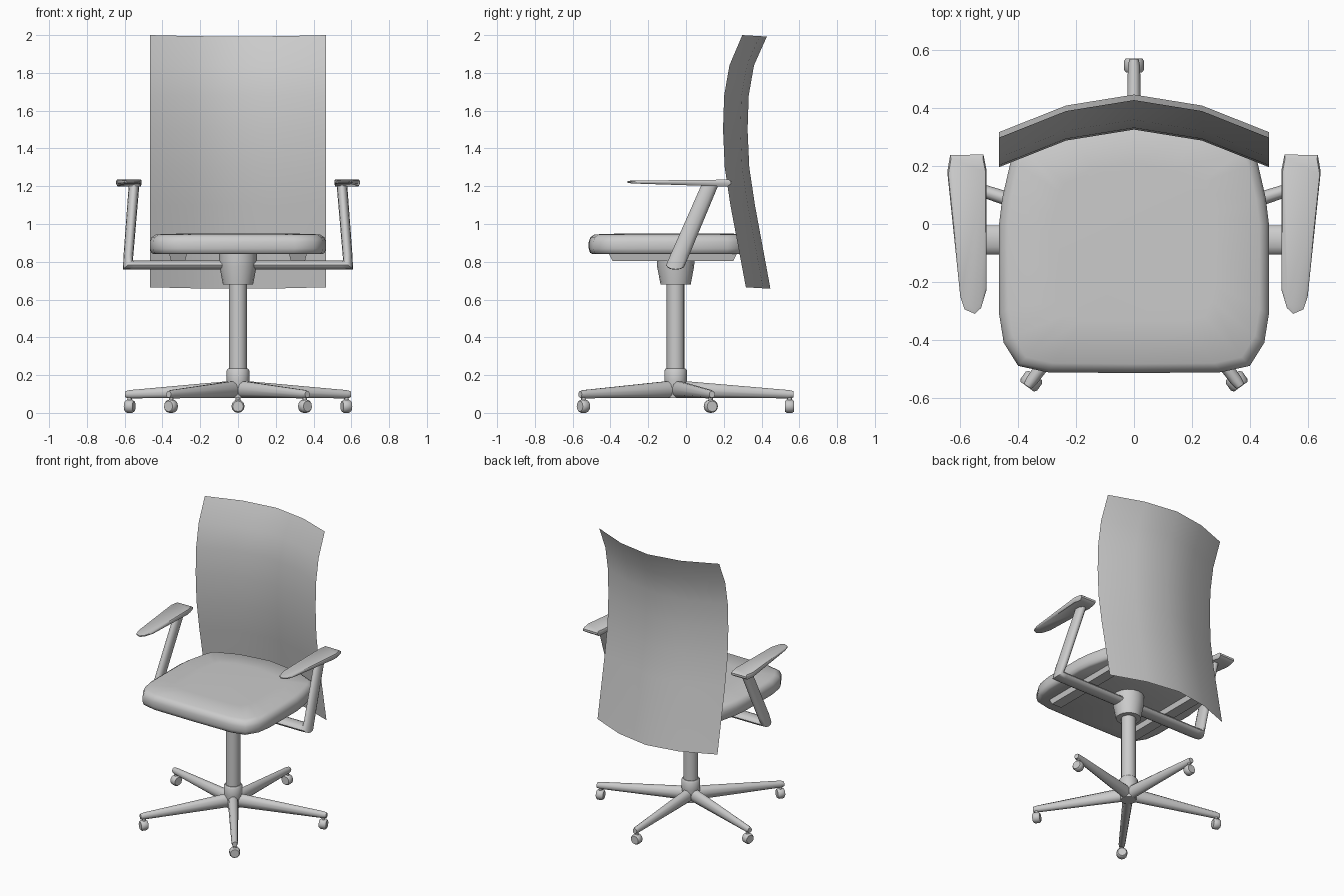
import bpy, bmesh, math
from mathutils import Vector

if "Cube" in bpy.data.objects:
    bpy.data.objects.remove(bpy.data.objects["Cube"])

CY = -0.055  # y of the column axis


def finish(name, bm, angle=50, mirror=False):
    bmesh.ops.recalc_face_normals(bm, faces=bm.faces[:])
    me = bpy.data.meshes.new(name)
    bm.to_mesh(me)
    bm.free()
    ob = bpy.data.objects.new(name, me)
    bpy.context.collection.objects.link(ob)
    if mirror:
        ob.modifiers.new("Mirror", 'MIRROR')
    bpy.ops.object.select_all(action='DESELECT')
    ob.select_set(True)
    bpy.context.view_layer.objects.active = ob
    bpy.ops.object.shade_smooth_by_angle(angle=math.radians(angle))
    return ob


def loft(name, rings, closed=True, caps=(True, True), **kw):
    """Skin a list of point rings with quads and cap the ends."""
    bm = bmesh.new()
    vs = [[bm.verts.new(p) for p in r] for r in rings]
    n = len(rings[0])
    for a, b in zip(vs, vs[1:]):
        for i in range(n if closed else n - 1):
            j = (i + 1) % n
            bm.faces.new((a[i], a[j], b[j], b[i]))
    if closed:
        for use, r in zip(caps, (vs[0], vs[-1])):
            if use:
                bm.faces.new(r)
    return finish(name, bm, **kw)


def oval(c, u, v, n=12):
    c, u, v = Vector(c), Vector(u), Vector(v)
    return [c + u * math.cos(2 * math.pi * i / n) + v * math.sin(2 * math.pi * i / n)
            for i in range(n)]


def lathe(name, profile, n=16):
    return loft(name, [oval((0, CY, z), (r, 0, 0), (0, r, 0), n) for r, z in profile])


# Backrest: thin curved shell
side = [(0.317, 0.665), (0.235, 1.1), (0.205, 1.3), (0.196, 1.5),
        (0.202, 1.68), (0.23, 1.84), (0.298, 2.0)]
cols = [(-0.467, 0), (-0.235, 0.092), (0, 0.13), (0.235, 0.092), (0.467, 0)]
loft("backrest", [[(x, y + d, z - (0.06 * d if z > 1.9 or z < 0.7 else 0)) for x, d in cols]
                  for y, z in side], closed=False, angle=60)

# Seat cushion: half outline mirrored, lofted through rounded rings
half = [(0, -0.515), (0.3, -0.512), (0.4, -0.49), (0.45, -0.41), (0.466, -0.31),
        (0.466, 0), (0.455, 0.09), (0.425, 0.22), (0.4, 0.28), (0.235, 0.35), (0, 0.385)]
outline = half + [(-x, y) for x, y in half[-2:0:-1]]
levels = [(0.955, 0.84), (0.985, 0.848), (1, 0.87), (1, 0.905), (0.98, 0.93),
          (0.93, 0.945), (0.6, 0.95)]
loft("seat", [[(x * s, -0.06 + (y + 0.06) * s, z) for x, y in outline] for s, z in levels])

# Rails under the seat
loft("seat_rails", [[(x, y0, z), (x, y1, z), (x2, y1, z), (x2, y0, z)]
                    for x, x2, y0, y1, z in ((0.27, 0.365, -0.41, 0.27, 0.845),
                                             (0.28, 0.355, -0.39, 0.25, 0.805))], mirror=True)

# Column, seat mount and base hub
lathe("seat_mount", [(0.08, 0.68), (0.098, 0.775), (0.1, 0.81), (0.1, 0.845)])
lathe("column", [(0.047, 0.2), (0.047, 0.7)])
lathe("base_hub", [(0.05, 0.08), (0.06, 0.17), (0.06, 0.225), (0.052, 0.235)])

# Crossbar bending up into the arm posts
loft("arm_support", [
    oval((0, CY, 0.782), (0, 0.05, 0), (0, 0, 0.024)),
    oval((0.55, CY, 0.782), (0, 0.05, 0), (0, 0, 0.024)),
    oval((0.583, CY, 0.784), (0, 0.05, 0), (-0.026, 0, 0.024)),
    oval((0.58, CY + 0.022, 0.835), (0, 0.05, 0), (-0.026, 0, 0)),
    oval((0.55, 0.128, 1.21), (0, 0.045, 0), (-0.028, 0, 0))],
    caps=(False, True), mirror=True)

# Armrest pads: tapered towards the front
pad = [(0.51, -0.23), (0.528, -0.29), (0.55, -0.31), (0.585, -0.295), (0.6, -0.25),
       (0.645, 0.18), (0.635, 0.238), (0.52, 0.24), (0.51, 0.19)]
loft("armrest_pad", [[(0.57 + (x - 0.57) * s, y * s, z + k * (0.24 - y)) for x, y in pad]
                     for s, z, k in ((0.92, 1.198, 0.03), (1, 1.212, 0.012), (1, 1.226, 0),
                                     (0.95, 1.235, -0.01))], angle=40, mirror=True)

# Five-star base with casters
for i in range(5):
    a = math.radians(90 + 72 * i)
    d, t, up = Vector((math.cos(a), math.sin(a), 0)), Vector((-math.sin(a), math.cos(a), 0)), Vector((0, 0, 1))
    o = Vector((0, CY, 0))
    loft(f"base_leg_{i + 1}", [oval(o + d * r + up * z, t * w, up * h, 10) for r, z, w, h in
                               ((0.03, 0.125, 0.034, 0.047), (0.6, 0.099, 0.021, 0.023),
                                (0.625, 0.098, 0.016, 0.018))])
    c = o + d * 0.603
    loft(f"caster_stem_{i + 1}", [oval(c + up * z, d * 0.012, t * 0.012, 8) for z in (0.05, 0.09)])
    loft(f"caster_{i + 1}", [oval(c + d * s + up * 0.035, t * r, up * r, 12) for s, r in
                             ((-0.024, 0.028), (-0.015, 0.035), (0.015, 0.035), (0.024, 0.028))])
